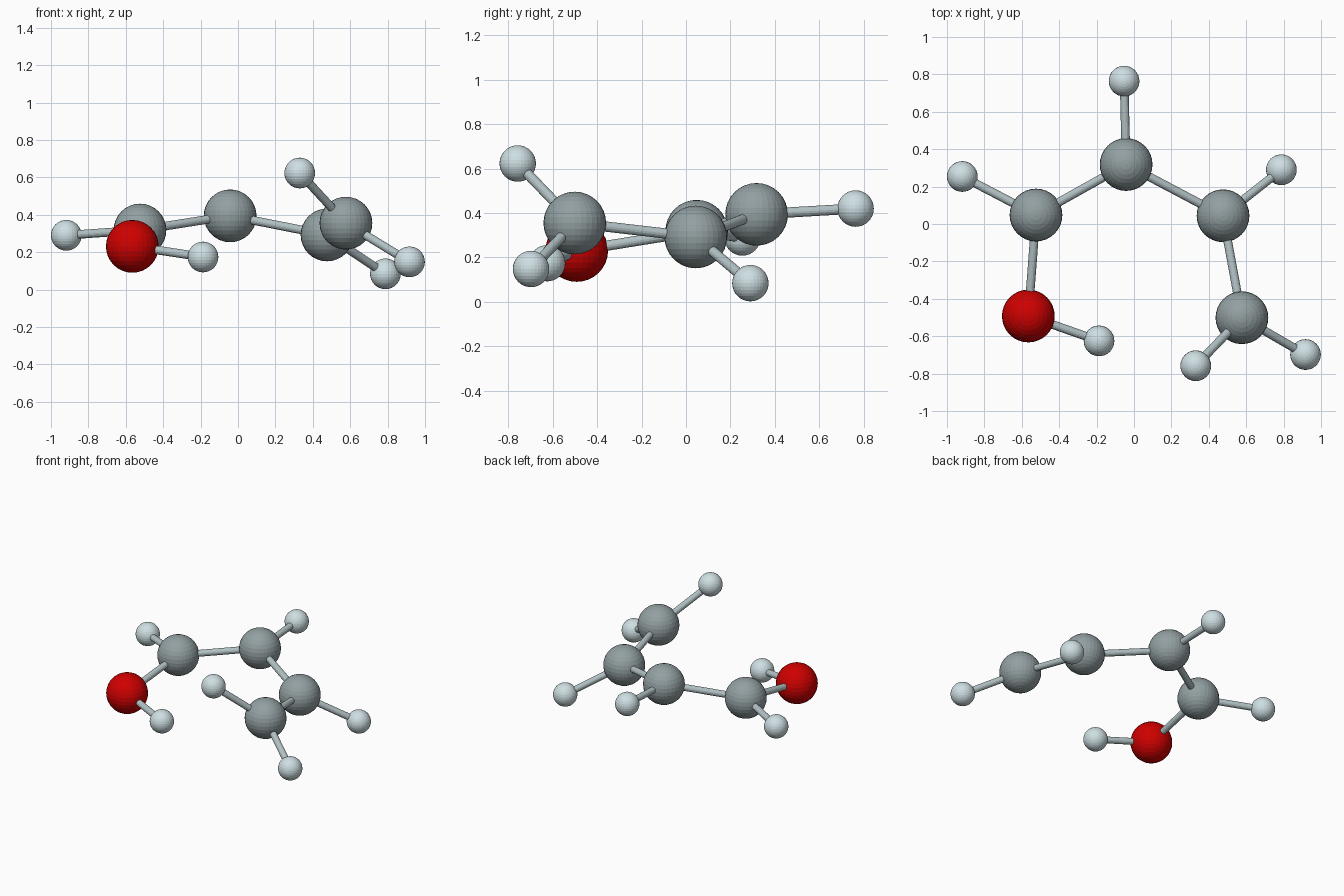
import bpy
from mathutils import Vector

if "Cube" in bpy.data.objects:
    bpy.data.objects.remove(bpy.data.objects["Cube"])


def material(name, rgb):
    mat = bpy.data.materials.new(name)
    mat.diffuse_color = (*rgb, 1)
    mat.use_nodes = True
    mat.node_tree.nodes["Principled BSDF"].inputs["Base Color"].default_value = mat.diffuse_color
    return mat


GREY = material("carbon_grey", (0.29, 0.35, 0.36))
RED = material("oxygen_red", (0.62, 0.0, 0.0))
PALE = material("hydrogen_pale", (0.62, 0.74, 0.77))
ROD = material("bond_pale", (0.45, 0.54, 0.56))

# Element: radius, material
KINDS = {"carbon": (0.141, GREY), "oxygen": (0.141, RED), "hydrogen": (0.082, PALE)}

# Atom centres
ATOMS = {
    "carbon_left": (-0.524, 0.048, 0.318),
    "carbon_middle": (-0.042, 0.318, 0.394),
    "carbon_right": (0.476, 0.044, 0.292),
    "carbon_end": (0.577, -0.501, 0.355),
    "oxygen": (-0.565, -0.492, 0.231),
    "hydrogen_left": (-0.918, 0.254, 0.290),
    "hydrogen_back": (-0.053, 0.764, 0.420),
    "hydrogen_right": (0.788, 0.290, 0.084),
    "hydrogen_oxygen": (-0.187, -0.625, 0.174),
    "hydrogen_end_top": (0.330, -0.758, 0.623),
    "hydrogen_end_side": (0.917, -0.698, 0.148),
}

# Pairs joined by a bond
BONDS = [
    ("carbon_left", "carbon_middle"),
    ("carbon_middle", "carbon_right"),
    ("carbon_right", "carbon_end"),
    ("carbon_left", "oxygen"),
    ("carbon_left", "hydrogen_left"),
    ("carbon_middle", "hydrogen_back"),
    ("carbon_right", "hydrogen_right"),
    ("oxygen", "hydrogen_oxygen"),
    ("carbon_end", "hydrogen_end_top"),
    ("carbon_end", "hydrogen_end_side"),
]


def finish(name, mat):
    obj = bpy.context.object
    obj.name = name
    obj.data.materials.append(mat)
    return obj


# Atoms: faceted spheres
for name, centre in ATOMS.items():
    radius, mat = KINDS[name.split("_")[0]]
    bpy.ops.mesh.primitive_uv_sphere_add(segments=32, ring_count=16, radius=radius, location=centre)
    finish(name, mat)

# Bonds: thin rods from centre to centre
for a, b in BONDS:
    start, end = Vector(ATOMS[a]), Vector(ATOMS[b])
    axis = end - start
    bpy.ops.mesh.primitive_cylinder_add(vertices=16, radius=0.023, depth=axis.length,
                                        location=(start + end) / 2)
    rod = finish(f"bond_{a}_to_{b}", ROD)
    rod.rotation_euler = axis.to_track_quat('Z', 'Y').to_euler()
